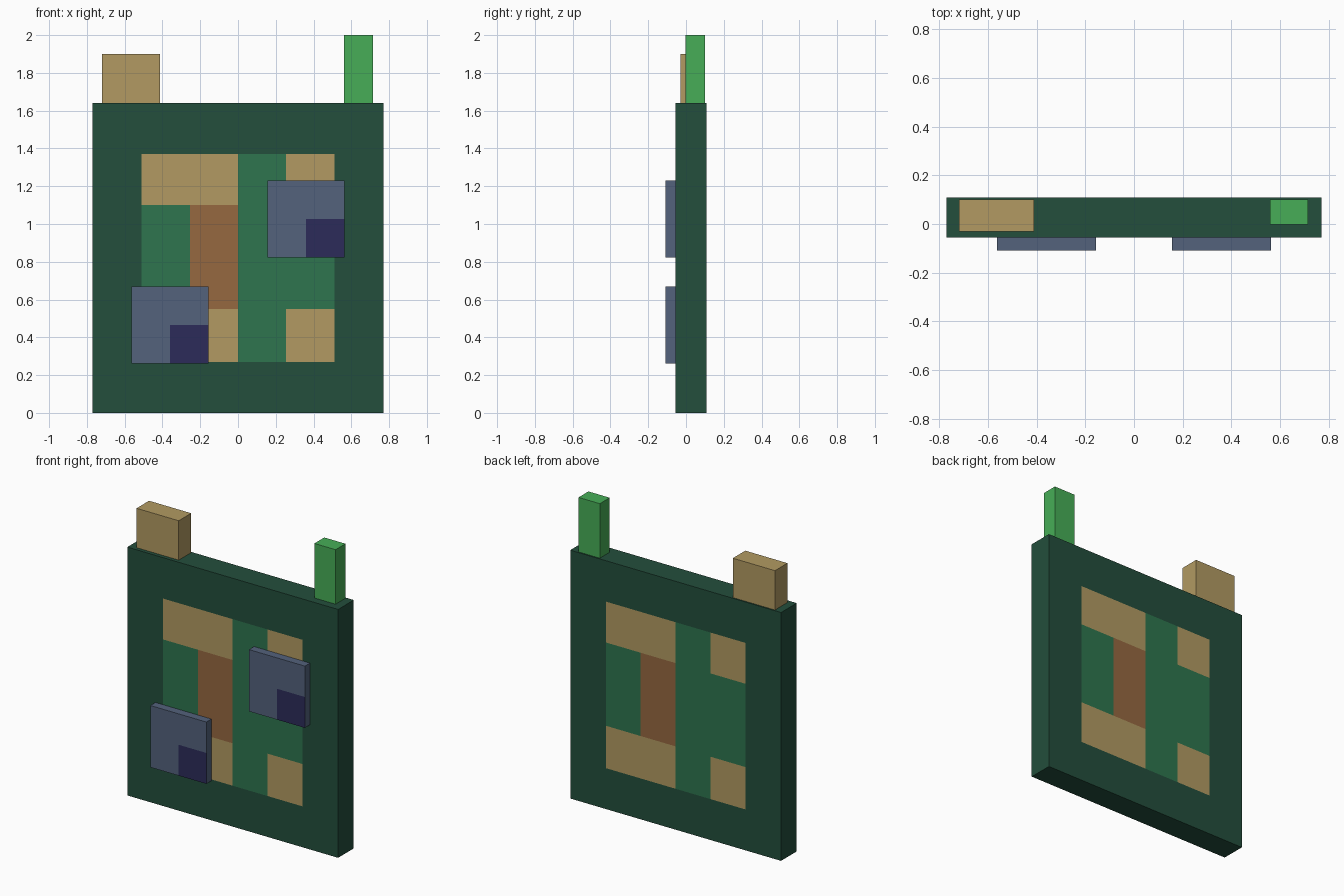
import bpy, bmesh
from mathutils import Vector

if "Cube" in bpy.data.objects:
    bpy.data.objects.remove(bpy.data.objects["Cube"])


def linear(c):
    c /= 255
    return c / 12.92 if c <= 0.04045 else ((c + 0.055) / 1.055) ** 2.4


def material(name, r, g, b):
    m = bpy.data.materials.new(name)
    m.diffuse_color = (linear(r), linear(g), linear(b), 1)
    m.use_nodes = True
    m.node_tree.nodes["Principled BSDF"].inputs["Base Color"].default_value = m.diffuse_color
    return m


dark_green = material("dark_green", 35, 78, 60)
tan = material("tan", 178, 154, 98)
mid_green = material("mid_green", 46, 117, 78)
brown = material("brown", 150, 104, 64)
slate = material("slate_blue", 83, 98, 124)
navy = material("navy", 44, 43, 90)
bright_green = material("bright_green", 71, 174, 87)


def box(name, low, high, mats, cuts_x=(), cuts_z=(), rule=None):
    """Box between two corners, sliced at the cuts, coloured by a face rule."""
    low, high = Vector(low), Vector(high)
    bm = bmesh.new()
    bmesh.ops.create_cube(bm, size=1)
    for v in bm.verts:
        v.co = (low + high) / 2 + v.co * (high - low)
    for axis, cuts in (((1, 0, 0), cuts_x), ((0, 0, 1), cuts_z)):
        for c in cuts:
            bmesh.ops.bisect_plane(bm, geom=bm.verts[:] + bm.edges[:] + bm.faces[:],
                                   plane_co=Vector(axis) * c, plane_no=axis)
    bm.normal_update()
    if rule:
        for f in bm.faces:
            f.material_index = rule(f.calc_center_median(), f.normal)
    mesh = bpy.data.meshes.new(name)
    bm.to_mesh(mesh)
    bm.free()
    for m in mats:
        mesh.materials.append(m)
    obj = bpy.data.objects.new(name, mesh)
    bpy.context.collection.objects.link(obj)
    return obj


# Panel: the same inlay on front and back, turned half round
def inlay(p, n):
    if abs(n.y) < 0.5 or abs(p.x) > 0.51 or not 0.27 < p.z < 1.37:
        return 0
    u = p.x if n.y < 0 else -p.x
    middle = 0.55 < p.z < 1.10
    if 0 < u < 0.255:
        return 2
    if not middle:
        return 1
    return 3 if -0.255 < u < 0 else 2


box("panel", (-0.77, -0.055, 0), (0.77, 0.108, 1.64),
    [dark_green, tan, mid_green, brown],
    (-0.51, -0.255, 0, 0.255, 0.51), (0.27, 0.55, 1.10, 1.37), inlay)

# Raised square plates with a dark lower right quarter on the front
for side, x, z in (("lower_left", -0.36, 0.465), ("upper_right", 0.36, 1.027)):
    h = 0.204
    box(side + "_plate", (x - h, -0.108, z - h), (x + h, -0.055, z + h),
        [slate, navy], (x,), (z,),
        lambda p, n: int(n.y < -0.5 and p.x > x and p.z < z))

# Blocks on the top edge
box("wide_top_block", (-0.72, -0.03, 1.64), (-0.412, 0.1, 1.9), [tan])
box("tall_top_block", (0.56, -0.003, 1.64), (0.715, 0.1, 2.0), [bright_green])
